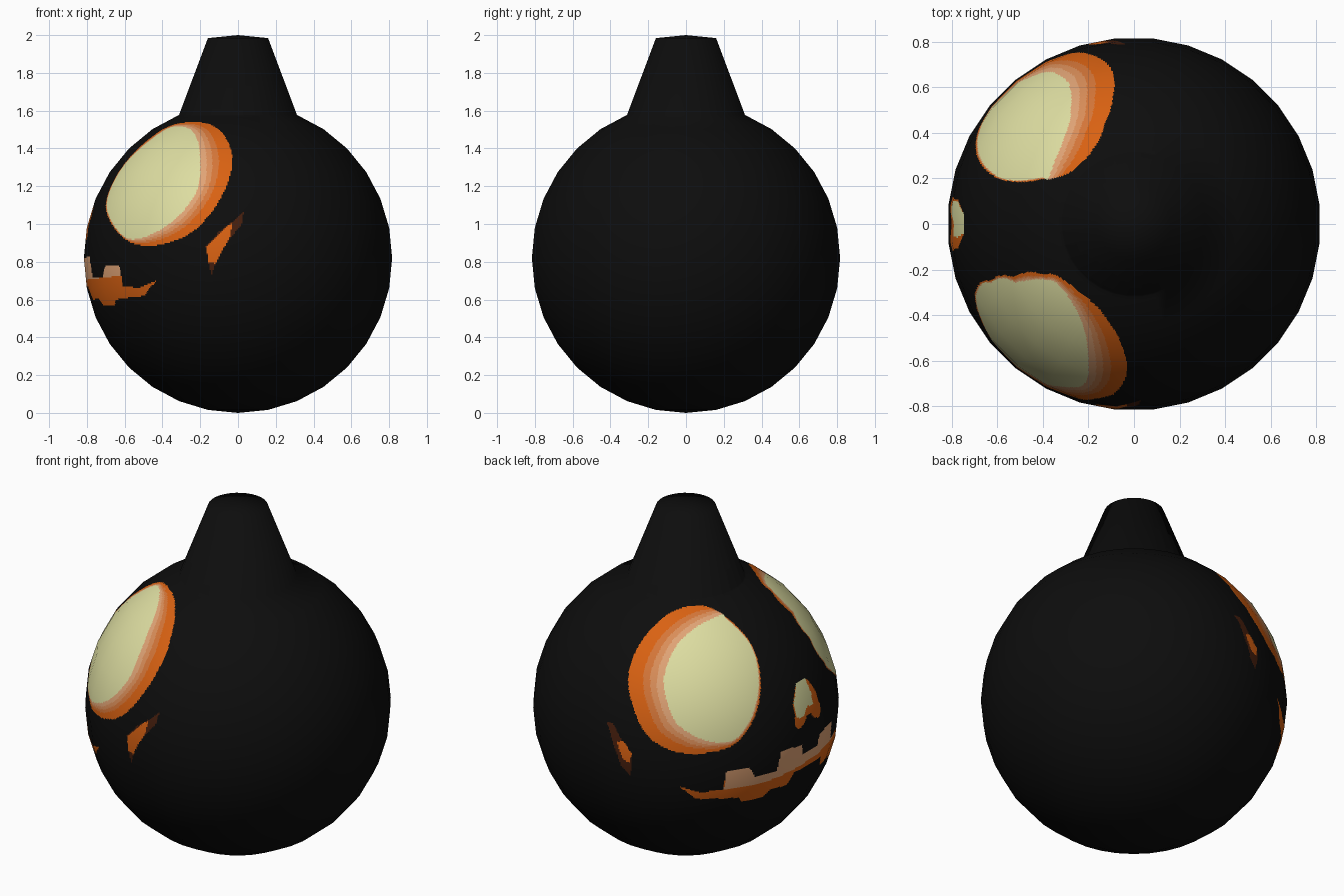
import bpy, bmesh
from math import radians, sin, cos
from mathutils import Vector, Matrix

if "Cube" in bpy.data.objects:
    bpy.data.objects.remove(bpy.data.objects["Cube"])

RADIUS = 0.82
CENTRE = Vector((0, 0, RADIUS))

# Flat colours, in slot order
COLOURS = {
    "black": (0.004, 0.004, 0.004),
    "dark_brown": (0.06, 0.013, 0.004),
    "orange": (0.69, 0.12, 0.006),
    "light_orange": (0.66, 0.18, 0.04),
    "apricot": (0.70, 0.27, 0.10),
    "peach": (0.75, 0.37, 0.18),
    "cream": (0.73, 0.73, 0.36),
}
SLOT = {name: i for i, name in enumerate(COLOURS)}


def make_material(name, rgb):
    mat = bpy.data.materials.new(name)
    mat.use_nodes = True
    mat.diffuse_color = (*rgb, 1)
    mat.node_tree.nodes["Principled BSDF"].inputs["Base Color"].default_value = (*rgb, 1)
    return mat


class Projector:
    """Flat stencil plane, turned from the front toward the right side, then raised."""

    def __init__(self, turn, rise, origin):
        a, e = radians(turn), radians(rise)
        self.toward = Vector((-sin(a) * cos(e), -cos(a) * cos(e), sin(e)))
        self.right = Vector((cos(a), -sin(a), 0))
        self.up = self.toward.cross(self.right)
        self.origin = origin

    def project(self, point):
        if (point - CENTRE).dot(self.toward) < 0:
            return None
        p = point - self.origin
        return p.dot(self.right), p.dot(self.up)


def smooth_loop(points, steps=6):
    """Closed Catmull-Rom curve through the points."""
    pts = [Vector(p) for p in points]
    n = len(pts)
    out = []
    for i in range(n):
        a, b, c, d = (pts[(i + k) % n] for k in (-1, 0, 1, 2))
        for s in range(steps):
            t = s / steps
            out.append(0.5 * (2 * b + (c - a) * t + (2 * a - 5 * b + 4 * c - d) * t * t
                              + (3 * b - a - 3 * c + d) * t ** 3))
    return out


def mirrored(half):
    """Close a half outline, listed top centre to bottom centre, about the axis."""
    return half + [(-x, y) for x, y in reversed(half)]


def inside(point, loop):
    x, y = point
    hit = False
    for (ax, ay), (bx, by) in zip(loop, loop[1:] + loop[:1]):
        if (ay > y) != (by > y) and x < ax + (y - ay) * (bx - ax) / (by - ay):
            hit = not hit
    return hit


# Stencils: projector, outline, bounds, colour, colour it may cover
stencils = []


def stencil(projector, outline, colour, over=None):
    loop = [tuple(p) for p in outline]
    xs, ys = zip(*loop)
    stencils.append((projector, loop, (min(xs), max(xs), min(ys), max(ys)), colour, over))


def glowing_eye(projector, rim, glow):
    """Orange rim fading in bands to a cream glow."""
    bands = (("orange", 0), ("light_orange", 0.42), ("apricot", 0.62),
             ("peach", 0.8), ("cream", 1))
    for colour, t in bands:
        loop = [Vector(a).lerp(Vector(b), t) for a, b in zip(rim, glow)]
        stencil(projector, smooth_loop(loop), colour)


front = Projector(0, 0, Vector())
face = Projector(90, 0, Vector())
quarter = Projector(145, 25, CENTRE)

# Eyes
glowing_eye(
    front,
    [(-.22, 1.54), (-.09, 1.49), (-.03, 1.34), (-.09, 1.14), (-.24, .96), (-.45, .885),
     (-.61, .93), (-.70, 1.1), (-.60, 1.32), (-.40, 1.5)],
    [(-.29, 1.515), (-.22, 1.46), (-.2, 1.32), (-.22, 1.17), (-.34, 1.02), (-.5, .93),
     (-.61, .94), (-.695, 1.1), (-.60, 1.315), (-.40, 1.49)])
glowing_eye(
    quarter,
    [(.07, .52), (-.1, .47), (-.25, .31), (-.31, .11), (-.24, -.13), (-.12, -.24),
     (.04, -.275), (.25, -.23), (.37, -.07), (.4, .12), (.35, .31), (.21, .46)],
    [(.19, .47), (.05, .4), (-.06, .29), (-.12, .11), (-.07, -.08), (.01, -.16),
     (.13, -.21), (.26, -.2), (.355, -.07), (.39, .12), (.345, .31), (.21, .455)])

# Side slashes
stencil(front, [(.03, 1.07), (.02, 1.0), (-.06, .9), (-.11, .82), (-.14, .73),
                (-.155, .79), (-.17, .88), (-.1, .96), (-.02, 1.02)], "dark_brown")
stencil(front, [(-.03, 1.01), (-.04, .94), (-.12, .79), (-.16, .8),
                (-.165, .88), (-.1, .95)], "orange")
stencil(quarter, [(-.425, -.1), (-.39, -.11), (-.34, -.21), (-.29, -.27),
                  (-.295, -.395), (-.345, -.34), (-.38, -.25)], "dark_brown")
stencil(quarter, [(-.37, -.215), (-.34, -.205), (-.29, -.27), (-.3, -.325),
                  (-.34, -.3)], "orange")

# Nose
stencil(face, mirrored([(.04, 1.15), (.075, 1.11), (.105, 1.05), (.12, .94),
                        (.10, .915), (.05, .925), (.02, .96)]), "orange")
stencil(face, [(-.1, 1.06), (-.04, 1.15), (.04, 1.15), (.06, 1.06), (.05, 1.0),
               (0, 1.01), (-.05, .97), (-.105, .98)], "cream")

# Toothed mouth with a lighter upper part
stencil(face, mirrored([
    (.07, .76), (.08, .82), (.235, .83), (.25, .72), (.38, .72), (.41, .78), (.52, .78),
    (.525, .67), (.61, .66), (.68, .70), (.62, .62), (.44, .6), (.41, .565), (.3, .565),
    (.27, .605), (.15, .6), (.12, .67)]), "orange")
stencil(face, [(-.52, .67), (-.3, .67), (0, .70), (.3, .71), (.52, .725),
               (.52, .9), (-.52, .9)], "peach", over="orange")


def paint_colour(point):
    colour = "black"
    for projector, loop, (x0, x1, y0, y1), paint, over in stencils:
        if over and colour != over:
            continue
        p = projector.project(point)
        if p and x0 <= p[0] <= x1 and y0 <= p[1] <= y1 and inside(p, loop):
            # The upper mouth paint must not reach the nose or eyes
            if over and point.z > 0.86:
                continue
            colour = paint
    return colour


# Round body whose top cap is raised into a tapered stem
bm = bmesh.new()
bmesh.ops.create_uvsphere(bm, u_segments=32, v_segments=16, radius=RADIUS)
bmesh.ops.transform(bm, verts=bm.verts,
                    matrix=Matrix.Translation(CENTRE) @ Matrix.Rotation(radians(5.625), 4, "Z"))
for v in bm.verts:
    if v.co.z > 1.6:
        v.co.z += 0.36

# Fine grid on the facets that carry the face
painted = [f for f in bm.faces
           if f.calc_center_median().x < 0.12 and 0.5 < f.calc_center_median().z < 1.6]
edges = list({e for f in painted for e in f.edges})
bmesh.ops.subdivide_edges(bm, edges=edges, cuts=19, use_grid_fill=True)
for f in bm.faces:
    f.smooth = True
    f.material_index = SLOT[paint_colour(f.calc_center_median())]

mesh = bpy.data.meshes.new("lantern_body")
bm.to_mesh(mesh)
bm.free()
for name, rgb in COLOURS.items():
    mesh.materials.append(make_material(name, rgb))

# Round shading across the ball, ordinary shading on the stem
mesh.normals_split_custom_set_from_vertices(
    [(v.co - CENTRE).normalized() if v.co.z < 1.57 else v.normal.copy()
     for v in mesh.vertices])
body = bpy.data.objects.new("lantern_body", mesh)
bpy.context.collection.objects.link(body)
